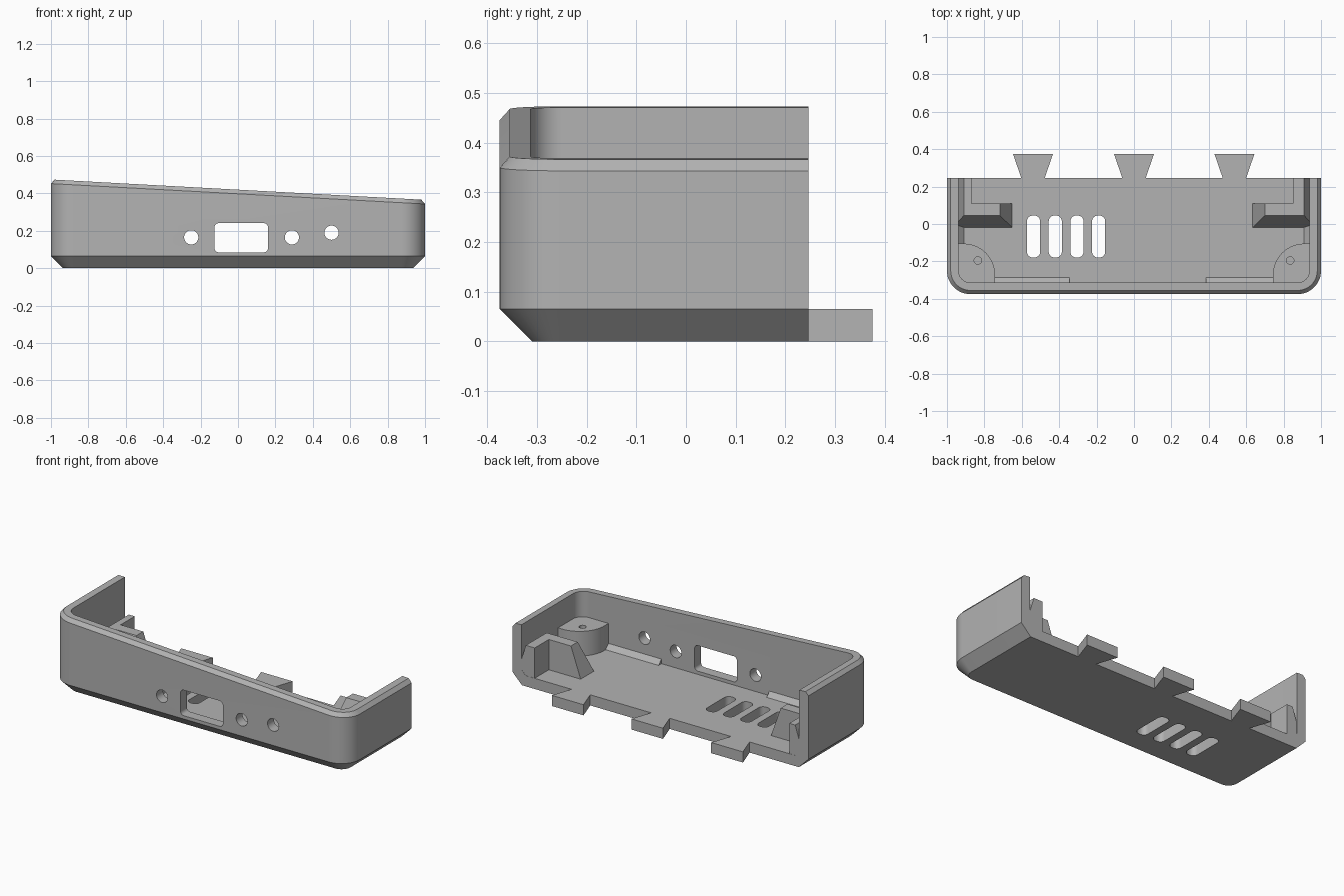
import bpy, bmesh, math

if "Cube" in bpy.data.objects:
    bpy.data.objects.remove(bpy.data.objects["Cube"])

grey = bpy.data.materials.new("mid_grey")
grey.diffuse_color = (0.45, 0.45, 0.45, 1)
grey.use_nodes = True
grey.node_tree.nodes["Principled BSDF"].inputs["Base Color"].default_value = grey.diffuse_color

FLOOR, REAR = 0.065, 0.247


def loft(name, loops, smooth=True):
    """Closed solid through matching loops of 3D points."""
    bm = bmesh.new()
    rings = [[bm.verts.new(p) for p in loop] for loop in loops]
    n = len(rings[0])
    for a, b in zip(rings, rings[1:]):
        for i in range(n):
            j = (i + 1) % n
            bm.faces.new((a[i], a[j], b[j], b[i]))
    bm.faces.new(rings[0][::-1])
    bm.faces.new(rings[-1])
    bmesh.ops.recalc_face_normals(bm, faces=bm.faces)
    me = bpy.data.meshes.new(name)
    bm.to_mesh(me)
    bm.free()
    ob = bpy.data.objects.new(name, me)
    bpy.context.collection.objects.link(ob)
    me.materials.append(grey)
    if smooth:
        finish(ob)
    return ob


def finish(ob):
    bpy.ops.object.select_all(action='DESELECT')
    bpy.context.view_layer.objects.active = ob
    ob.select_set(True)
    bpy.ops.object.shade_smooth_by_angle(angle=math.radians(30))


def cut(ob, cutters):
    """Subtract the cutters, then remove them."""
    bpy.context.view_layer.objects.active = ob
    for c in cutters:
        m = ob.modifiers.new("cut", 'BOOLEAN')
        m.operation, m.solver, m.object = 'DIFFERENCE', 'EXACT', c
        bpy.ops.object.modifier_apply(modifier=m.name)
        bpy.data.objects.remove(c)
    finish(ob)


def rounded(cx, cy, w, h, r, seg=8):
    """Rounded rectangle (w, h are half sizes)."""
    pts = []
    for k, (sx, sy) in enumerate(((1, 1), (-1, 1), (-1, -1), (1, -1))):
        for i in range(seg + 1):
            a = math.pi / 2 * (k + i / seg)
            pts.append((cx + sx * (w - r) + r * math.cos(a),
                        cy + sy * (h - r) + r * math.sin(a)))
    return pts


def circle(cx, cy, r, n=32):
    return [(cx + r * math.cos(math.tau * i / n), cy + r * math.sin(math.tau * i / n))
            for i in range(n)]


def upright(name, pts, z0, z1):
    return loft(name, [[(x, y, z) for x, y in pts] for z in (z0, z1)])


def along_y(name, pts, y0, y1):
    return loft(name, [[(x, y, z) for x, z in pts] for y in (y0, y1)])


def outline(inset, rear, height):
    """Tray footprint with two rounded front corners; height is a function of x."""
    w, f, r = 1 - inset, -0.375 + inset, max(0.125 - inset, 0.04)
    pts = [(w, rear), (-w, rear)]
    for cx, start in ((-w + r, math.pi), (w - r, 1.5 * math.pi)):
        for i in range(13):
            a = start + math.pi / 2 * i / 12
            pts.append((cx + r * math.cos(a), f + r + r * math.sin(a)))
    return [(x, y, height(x)) for x, y in pts]


def rim(x):
    return 0.42 - 0.0545 * x


# Tray shell with sloped rim, open at the rear
tray = loft("tray_shell", [
    outline(0.065, REAR, lambda x: 0),
    outline(0, REAR, lambda x: FLOOR),
    outline(0, REAR, lambda x: rim(x) - 0.022),
    outline(0.02, REAR, rim)])
cavity = loft("cavity", [
    outline(0.09, 0.4, lambda x: FLOOR),
    outline(0.062, 0.4, lambda x: FLOOR + 0.028),
    outline(0.062, 0.4, lambda x: 0.7)])
# Clearance behind the ports, where the inner bevel is removed
clearance = upright("clearance", [(-0.345, -0.313), (0.385, -0.313),
                                  (0.385, -0.2), (-0.345, -0.2)], FLOOR, 0.3)
# Front ports and floor vents
ports = [along_y("window", rounded(0.0175, 0.163, 0.143, 0.078, 0.022), -0.5, -0.25)]
for x, z in ((-0.25, 0.165), (0.288, 0.165), (0.5, 0.19)):
    ports.append(along_y("port", circle(x, z, 0.038), -0.5, -0.25))
vents = [upright("vent", rounded(-0.537 + 0.116 * i, -0.067, 0.035, 0.112, 0.03), -0.1, 0.2)
         for i in range(4)]
cut(tray, [cavity, clearance] + ports + vents)

# Dovetail tabs on the rear edge
for i, x in enumerate((-0.54, 0, 0.537)):
    upright(f"dovetail_tab_{i + 1}", [(x - 0.063, REAR), (x + 0.063, REAR),
                                      (x + 0.107, 0.375), (x - 0.107, 0.375)], 0, FLOOR)

TOP = 0.25
for side, s, arm_x in (("left", -1, 0.87), ("right", 1, 0.85)):
    # Corner screw boss
    arc = [(0.91 - 0.167 * math.sin(math.pi / 2 * i / 16),
            -0.272 + 0.167 * math.cos(math.pi / 2 * i / 16)) for i in range(17)]
    pts = [(0.96, -0.105)] + arc + [(0.743, -0.33), (0.9, -0.33), (0.96, -0.27)]
    boss = upright(f"screw_boss_{side}", [(s * x, y) for x, y in pts], 0.06, 0.215)
    cut(boss, [upright("pilot", circle(s * 0.835, -0.195, 0.02, 20), 0.1, 0.4)])
    # Tapered bracket block
    base = [(0.633, -0.02), (0.97, -0.02), (0.97, 0.11), (0.633, 0.11)]
    top = [(0.70, 0.045), (0.91, 0.045), (0.91, 0.11), (0.70, 0.11)]
    if side == "left":
        base[0], base[3], top[0], top[3] = (0.65, -0.02), (0.65, 0.11), (0.717, 0.045), (0.717, 0.11)
    loft(f"bracket_block_{side}", [[(s * x, y, 0.06) for x, y in base],
                                   [(s * x, y, TOP) for x, y in top]])
    # Bracket arm running back along the wall
    arm = [(arm_x, 0.06), (0.97, 0.06), (0.91, TOP), (arm_x, TOP)]
    along_y(f"bracket_arm_{side}", [(s * x, z) for x, z in arm], 0.105, 0.246)
